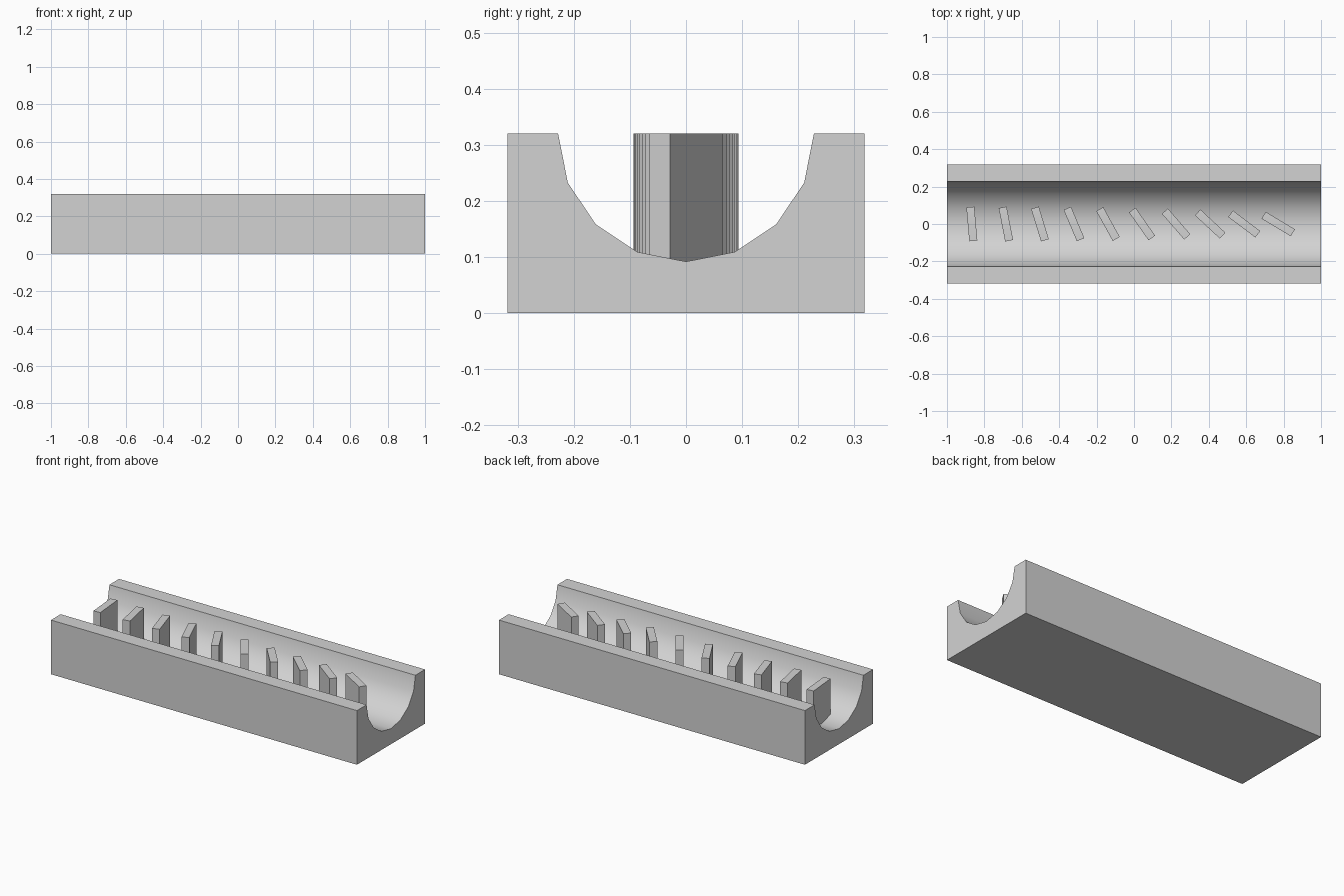
import bpy, bmesh
from math import cos, sin, pi, radians
from mathutils import Matrix

default_cube = bpy.data.objects.get("Cube")
if default_cube:
    bpy.data.objects.remove(default_cube, do_unlink=True)

LENGTH, HALF_DEPTH, HEIGHT = 2.0, 0.318, 0.32
RADIUS = 0.228
FIN_COUNT, FIN_PITCH, FIN_START = 10, 0.182, -0.867
FIN_THICK, FIN_LENGTH, FIN_BASE = 0.043, 0.182, 0.07

# Single grey material
grey = bpy.data.materials.new("light_grey")
grey.use_nodes = True
colour = (0.65, 0.65, 0.65, 1)
grey.diffuse_color = colour
grey.node_tree.nodes["Principled BSDF"].inputs["Base Color"].default_value = colour


def make_object(name, bm):
    bmesh.ops.recalc_face_normals(bm, faces=bm.faces)
    mesh = bpy.data.meshes.new(name)
    bm.to_mesh(mesh)
    bm.free()
    mesh.materials.append(grey)
    obj = bpy.data.objects.new(name, mesh)
    bpy.context.collection.objects.link(obj)
    return obj


# Block with a half-round channel: one profile extruded along x
profile = [(-HALF_DEPTH, HEIGHT), (-HALF_DEPTH, 0), (HALF_DEPTH, 0), (HALF_DEPTH, HEIGHT)]
for i in range(9):
    a = -pi * i / 8
    profile.append((RADIUS * cos(a), HEIGHT + RADIUS * sin(a)))
bm = bmesh.new()
end = bm.faces.new([bm.verts.new((-LENGTH / 2, y, z)) for y, z in profile])
side = bmesh.ops.extrude_face_region(bm, geom=[end], use_keep_orig=True)
bmesh.ops.translate(bm, vec=(LENGTH, 0, 0),
                    verts=[v for v in side["geom"] if isinstance(v, bmesh.types.BMVert)])
block = make_object("channel_block", bm)

# Smooth channel, crisp block edges
bpy.ops.object.select_all(action='DESELECT')
block.select_set(True)
bpy.context.view_layer.objects.active = block
bpy.ops.object.shade_smooth_by_angle(angle=radians(30))

# Row of upright fins, each turned a little further than the last
for i in range(FIN_COUNT):
    bm = bmesh.new()
    bmesh.ops.create_cube(bm, size=1,
                          matrix=Matrix.Diagonal((FIN_THICK, FIN_LENGTH, HEIGHT - FIN_BASE, 1)))
    fin = make_object(f"fin_{i + 1}", bm)
    fin.location = (FIN_START + FIN_PITCH * i, 0, (HEIGHT + FIN_BASE) / 2)
    fin.rotation_euler.z = radians(5 + 6 * i)
